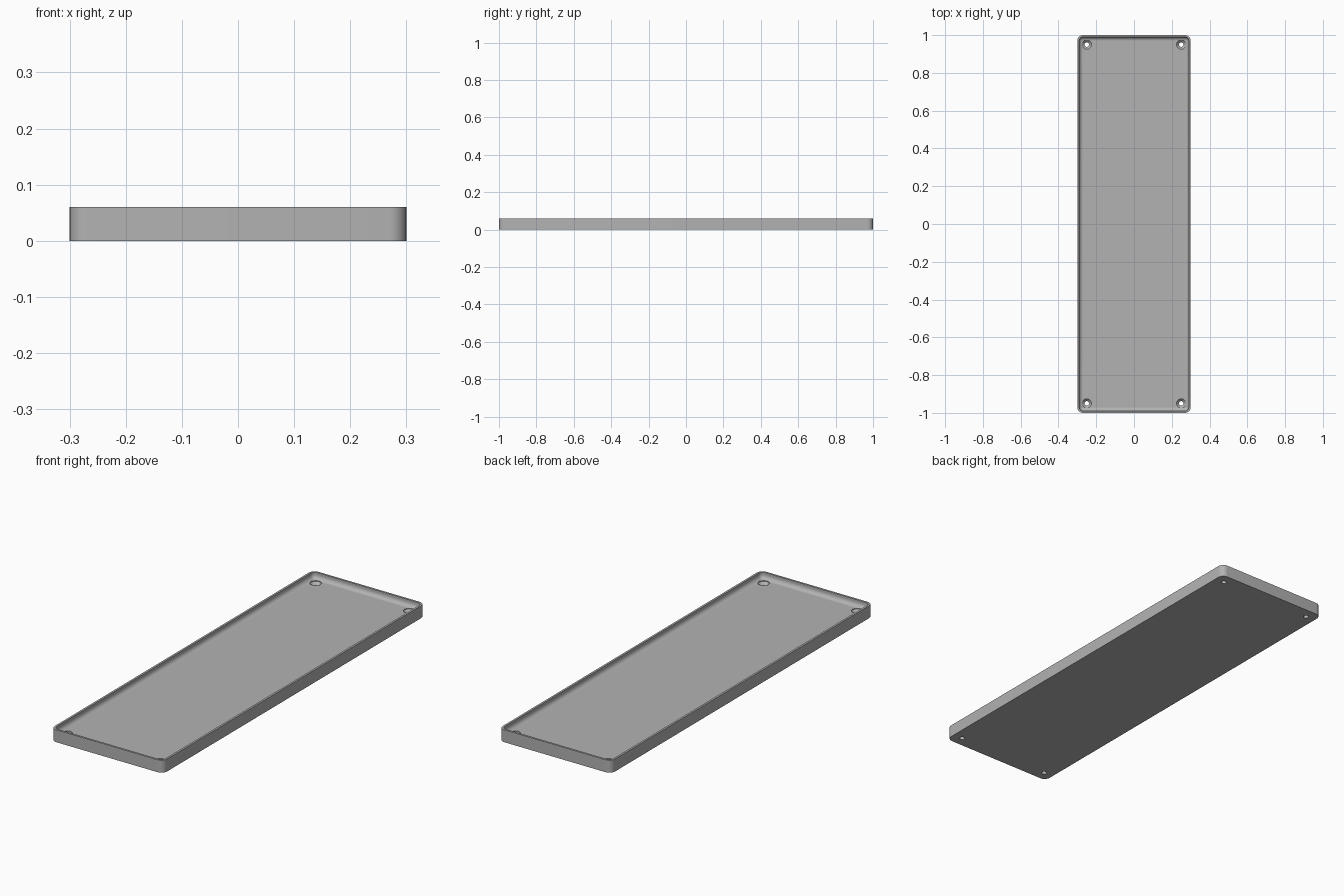
import bpy, bmesh, math

cube = bpy.data.objects.get("Cube")
if cube:
    bpy.data.objects.remove(cube)

HALF_X, HALF_Y, HEIGHT = 0.3, 1.0, 0.06
CORNER, RIM, FILLET, FLOOR = 0.03, 0.01, 0.02, 0.03

grey = bpy.data.materials.new("plain grey")
grey.use_nodes = True
colour = (0.45, 0.45, 0.45, 1)
grey.diffuse_color = colour
grey.node_tree.nodes["Principled BSDF"].inputs["Base Color"].default_value = colour


def rounded_ring(bm, inset, z, steps=8):
    """Rounded rectangle, shrunk by the inset."""
    r = max(CORNER - inset, 0.003)
    ring = []
    for k, (sx, sy) in enumerate([(1, 1), (-1, 1), (-1, -1), (1, -1)]):
        cx, cy = sx * (HALF_X - inset - r), sy * (HALF_Y - inset - r)
        for i in range(steps + 1):
            a = math.pi / 2 * (k + i / steps)
            ring.append(bm.verts.new((cx + r * math.cos(a), cy + r * math.sin(a), z)))
    return ring


def circle_ring(bm, x, y, r, z, sides=32):
    return [bm.verts.new((x + r * math.cos(2 * math.pi * i / sides),
                          y + r * math.sin(2 * math.pi * i / sides), z))
            for i in range(sides)]


def loft(bm, rings):
    """Closed solid through a stack of rings."""
    for a, b in zip(rings, rings[1:]):
        for i in range(len(a)):
            j = (i + 1) % len(a)
            bm.faces.new((a[i], a[j], b[j], b[i]))
    bm.faces.new(rings[0][::-1])
    bm.faces.new(rings[-1])


def make_object(name, bm):
    bmesh.ops.recalc_face_normals(bm, faces=bm.faces)
    mesh = bpy.data.meshes.new(name)
    bm.to_mesh(mesh)
    bm.free()
    mesh.materials.append(grey)
    obj = bpy.data.objects.new(name, mesh)
    bpy.context.collection.objects.link(obj)
    return obj


# Tray: outer wall, flat rim, inner wall and rounded transition to the floor
profile = [(0, 0), (0, HEIGHT), (RIM, HEIGHT)]
for i in range(9):
    a = math.pi / 2 * i / 8
    profile.append((RIM + FILLET * (1 - math.cos(a)),
                    FLOOR + FILLET * (1 - math.sin(a))))
bm = bmesh.new()
loft(bm, [rounded_ring(bm, inset, z) for inset, z in profile])
tray = make_object("tray", bm)

# Countersunk screw holes in the corners
bm = bmesh.new()
for x in (-0.25, 0.25):
    for y in (-0.95, 0.95):
        loft(bm, [circle_ring(bm, x, y, r, z) for r, z in
                  [(0.012, -0.01), (0.012, 0.014), (0.025, FLOOR - 0.003), (0.025, 0.08)]])
cutter = make_object("screw_hole_cutter", bm)
cutter.hide_render = True

bpy.context.view_layer.objects.active = tray
tray.select_set(True)
cut = tray.modifiers.new("screw holes", "BOOLEAN")
cut.operation = "DIFFERENCE"
cut.solver = "EXACT"
cut.object = cutter
bpy.ops.object.modifier_apply(modifier=cut.name)
bpy.data.objects.remove(cutter)

bpy.ops.object.shade_smooth_by_angle(angle=math.radians(30))
